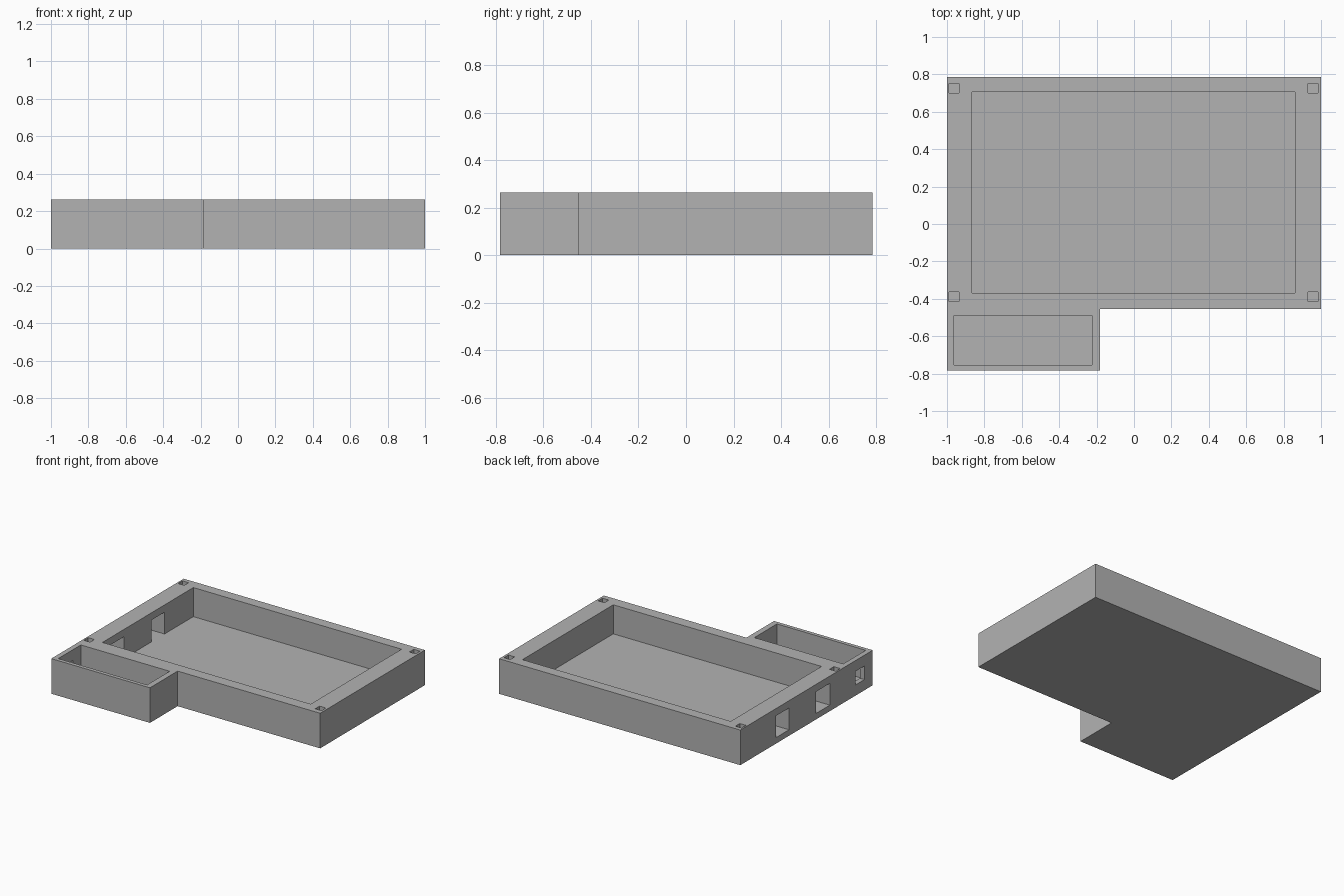
import bpy
import bmesh
from mathutils import Vector

cube = bpy.data.objects.get("Cube")
if cube:
    bpy.data.objects.remove(cube, do_unlink=True)

HEIGHT, FLOOR, ABOVE = 0.263, 0.045, 0.4

grey = bpy.data.materials.new("plain_grey")
grey.use_nodes = True
grey.diffuse_color = (0.45, 0.45, 0.45, 1)
bsdf = next(n for n in grey.node_tree.nodes if n.type == "BSDF_PRINCIPLED")
bsdf.inputs["Base Color"].default_value = grey.diffuse_color


def add_object(name, bm):
    bmesh.ops.recalc_face_normals(bm, faces=bm.faces)
    mesh = bpy.data.meshes.new(name)
    bm.to_mesh(mesh)
    bm.free()
    mesh.materials.append(grey)
    obj = bpy.data.objects.new(name, mesh)
    bpy.context.collection.objects.link(obj)
    return obj


def cut_box(target, x, y, z):
    """Cut a box, given as min/max ranges, out of the target."""
    bm = bmesh.new()
    bmesh.ops.create_cube(bm, size=1)
    for v in bm.verts:
        v.co = Vector([r[0] if c < 0 else r[1] for c, r in zip(v.co, (x, y, z))])
    cutter = add_object("cutter", bm)
    cutter.hide_render = True
    mod = target.modifiers.new("cut", "BOOLEAN")
    mod.operation = "DIFFERENCE"
    mod.solver = "EXACT"
    mod.object = cutter
    bpy.context.view_layer.objects.active = target
    bpy.ops.object.modifier_apply(modifier=mod.name)
    bpy.data.objects.remove(cutter, do_unlink=True)


# Solid L-shaped body
outline = [(-1, -0.783), (-0.182, -0.783), (-0.182, -0.455),
           (1, -0.455), (1, 0.785), (-1, 0.785)]
bm = bmesh.new()
base = bm.faces.new([bm.verts.new((x, y, 0)) for x, y in outline])
top = bmesh.ops.extrude_face_region(bm, geom=[base])["geom"]
for v in top:
    if isinstance(v, bmesh.types.BMVert):
        v.co.z = HEIGHT
tray = add_object("enclosure_tray", bm)

# Large tray and small side compartment
cut_box(tray, (-0.865, 0.862), (-0.37, 0.706), (FLOOR, ABOVE))
cut_box(tray, (-0.962, -0.225), (-0.755, -0.488), (FLOOR, ABOVE))

# Ports through the side wall
for y0, y1 in [(0.208, 0.365), (-0.275, -0.112)]:
    cut_box(tray, (-1.1, -0.8), (y0, y1), (FLOOR, 0.208))
cut_box(tray, (-1.1, -0.9), (-0.685, -0.578), (0.08, 0.182))

# Square sockets in the four corners of the rim
for x in (-0.962, 0.957):
    for y in (0.726, -0.389):
        cut_box(tray, (x - 0.026, x + 0.026), (y - 0.026, y + 0.026),
                (HEIGHT - 0.1, ABOVE))
